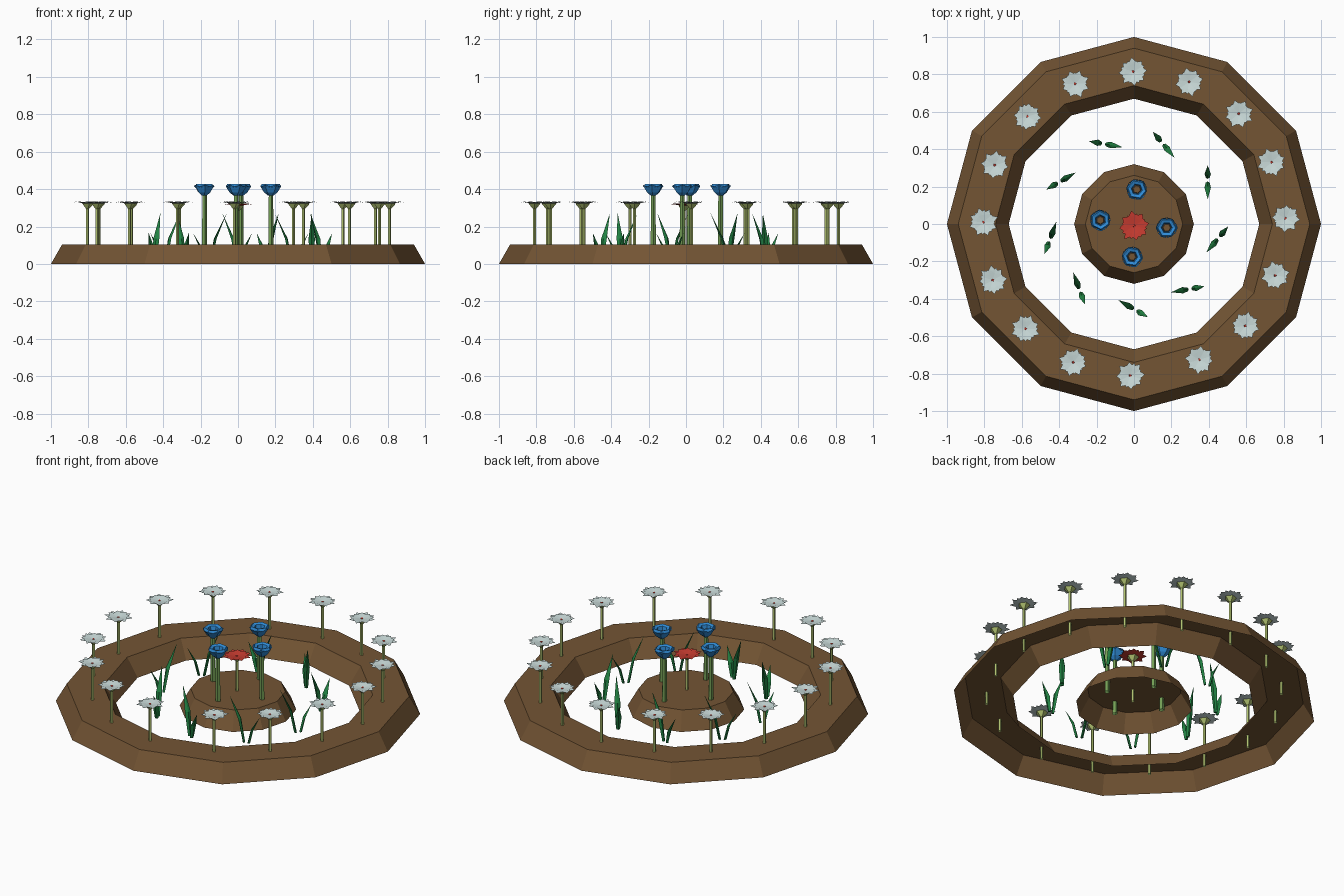
import bpy, bmesh, math, random
from mathutils import Vector

if "Cube" in bpy.data.objects:
    bpy.data.objects.remove(bpy.data.objects["Cube"])

random.seed(4)
TAU = math.tau


def material(name, r, g, b):
    m = bpy.data.materials.new(name)
    m.diffuse_color = (r, g, b, 1)
    m.use_nodes = True
    m.node_tree.nodes["Principled BSDF"].inputs["Base Color"].default_value = m.diffuse_color
    return m


SOIL = material("soil brown", 0.172, 0.09, 0.034)
WHITE = material("petal white", 0.60, 0.72, 0.71)
RED = material("petal red", 0.58, 0.045, 0.03)
BLUE = material("petal blue", 0.03, 0.27, 0.70)
OLIVE = material("stem olive green", 0.43, 0.53, 0.16)
GREEN = material("stem green", 0.17, 0.34, 0.09)
LEAF = material("leaf green", 0.015, 0.22, 0.055)


def finish(name, bm, mats, recalc=False):
    if recalc:
        bmesh.ops.recalc_face_normals(bm, faces=bm.faces)
    me = bpy.data.meshes.new(name)
    bm.to_mesh(me)
    bm.free()
    for m in mats:
        me.materials.append(m)
    ob = bpy.data.objects.new(name, me)
    bpy.context.collection.objects.link(ob)
    return ob


def lathe(bm, profile, n, centre=(0, 0), turn=0, mat=0, cap_end=False):
    """Flat-sided surface of revolution from (radius, z) points."""
    rings = []
    for r, z in profile:
        rings.append([bm.verts.new((centre[0] + r * math.cos(turn + TAU * i / n),
                                    centre[1] + r * math.sin(turn + TAU * i / n), z))
                      for i in range(n)])
    for lo, hi in zip(rings, rings[1:]):
        for i in range(n):
            j = (i + 1) % n
            bm.faces.new((lo[i], lo[j], hi[j], hi[i])).material_index = mat
    if cap_end:
        bm.faces.new(rings[-1]).material_index = mat


def petals(bm, c, n, turn, z, inner, mid, tip, width, rise, mat):
    """Ring of pointed petals, each folded along its middle."""
    for i in range(n):
        a = turn + TAU * i / n
        d = Vector((math.cos(a), math.sin(a), 0))
        s = Vector((-d.y, d.x, 0))
        o = Vector((c[0], c[1], z))
        up = Vector((0, 0, 1))
        root = bm.verts.new(o + d * inner)
        left = bm.verts.new(o + d * mid + s * width + up * rise * 0.8)
        right = bm.verts.new(o + d * mid - s * width + up * rise * 0.8)
        fold = bm.verts.new(o + d * mid + up * rise * 0.65)
        end = bm.verts.new(o + d * tip * random.uniform(0.92, 1.06) + up * rise)
        for f in ((root, fold, left), (root, right, fold),
                  (fold, end, left), (fold, right, end)):
            bm.faces.new(f).material_index = mat


# Soil beds: open-bottomed ring and central mound
bm = bmesh.new()
lathe(bm, [(1.0, 0), (0.94, 0.105), (0.74, 0.105), (0.67, 0)], 12)
finish("outer_soil_ring", bm, [SOIL])
bm = bmesh.new()
lathe(bm, [(0.32, 0), (0.26, 0.105)], 12, cap_end=True)
finish("centre_soil_mound", bm, [SOIL])


def star_flower(name, c, z, size, petal_mat, heart_mat):
    bm = bmesh.new()
    # stem and sepal funnel
    lathe(bm, [(0.009, 0.03), (0.009, z - 0.035), (0.016, z - 0.028),
               (0.034, z - 0.007)], 5, c)
    t = random.uniform(0, TAU)
    # two petal layers
    petals(bm, c, 8, t, z - 0.010, 0.0, size * 0.58, size, size * 0.32, 0.010, 1)
    petals(bm, c, 8, t + TAU / 16, z - 0.006, 0.0, size * 0.5, size * 0.85,
           size * 0.32, 0.009, 1)
    # heart
    lathe(bm, [(0.008, z - 0.007), (0.006, z - 0.002)], 5, c, 0, 2, True)
    finish(name, bm, [OLIVE, petal_mat, heart_mat])


# White flowers around the ring
white_spots = [(0.81, 0.03), (0.735, 0.33), (0.56, 0.59), (0.295, 0.76),
               (-0.005, 0.815), (-0.315, 0.75), (-0.57, 0.575), (-0.745, 0.315),
               (-0.805, 0.01), (-0.755, -0.30), (-0.58, -0.56), (-0.325, -0.74),
               (-0.02, -0.81), (0.35, -0.725), (0.595, -0.545), (0.755, -0.275)]
for i, p in enumerate(white_spots):
    star_flower(f"white_flower_{i + 1}", p, 0.33, 0.077, WHITE, RED)

# Red flower in the middle
star_flower("red_flower", (0, -0.01), 0.32, 0.082, RED, RED)

# Blue cup flowers around it
for i, p in enumerate([(0.015, 0.185), (-0.18, 0.02), (0.175, -0.02), (-0.01, -0.175)]):
    bm = bmesh.new()
    lathe(bm, [(0.015, 0.03), (0.013, 0.375)], 5, p)
    t = random.uniform(0, TAU)
    # outer and inner cup walls
    lathe(bm, [(0.014, 0.365), (0.036, 0.383), (0.055, 0.413), (0.048, 0.428),
               (0.030, 0.422), (0.024, 0.395)], 6, p, t, 1)
    # loose petal edges
    petals(bm, p, 6, t, 0.385, 0.024, 0.048, 0.056, 0.026, 0.037, 1)
    # heart
    lathe(bm, [(0.026, 0.394), (0.020, 0.402)], 6, p, t, 2, True)
    finish(f"blue_flower_{i + 1}", bm, [GREEN, BLUE, SOIL])


def blade(bm, base, d, reach, height, width):
    """Pointed leaf with a diamond section, leaning along d."""
    s = Vector((-d.y, d.x, 0))
    rings = []
    for out, up, w in ((0.0, 0.0, 0.6), (0.3, 0.5, 1.0)):
        o = base + d * reach * out + Vector((0, 0, height * up))
        rings.append([bm.verts.new(o + v) for v in
                      (s * width * w, d * 0.009, -s * width * w, -d * 0.006)])
    tip = bm.verts.new(base + d * reach + Vector((0, 0, height)))
    bm.faces.new(rings[0])
    for i in range(4):
        j = (i + 1) % 4
        bm.faces.new((rings[0][i], rings[0][j], rings[1][j], rings[1][i]))
        bm.faces.new((rings[1][i], rings[1][j], tip))


# Nine leaf tufts between ring and mound: one tall, one short blade each
for i in range(9):
    a = math.radians(-10 + 40 * i)
    c = Vector((0.455 * math.cos(a), 0.455 * math.sin(a), 0))
    b = a + math.radians(60)
    d = Vector((math.cos(b), math.sin(b), 0))
    bm = bmesh.new()
    blade(bm, c - d * 0.006, -d, 0.09, 0.27, 0.017)
    blade(bm, c + d * 0.02, d, 0.066, 0.165, 0.017)
    finish(f"leaf_tuft_{i + 1}", bm, [LEAF], True)
